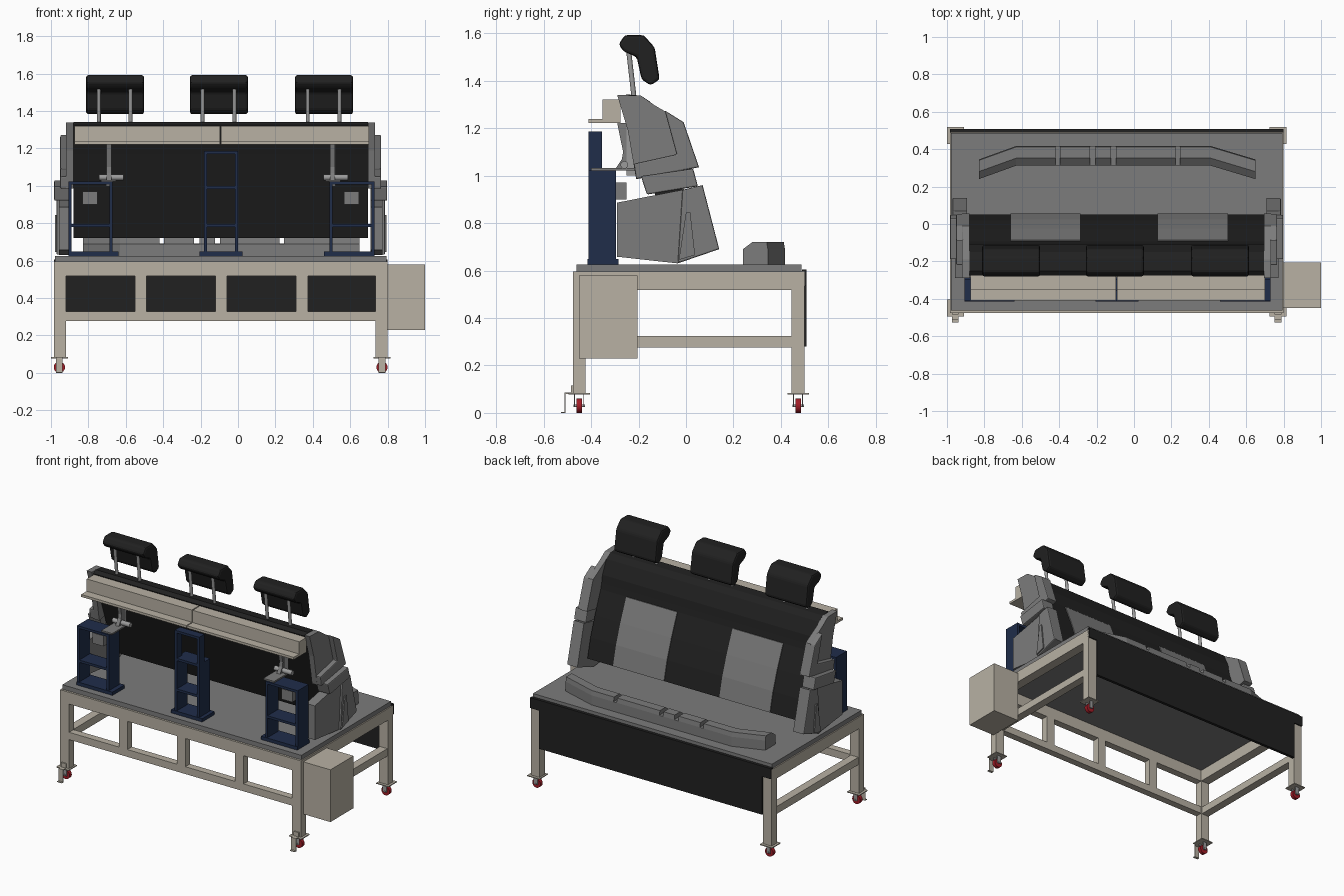
import bpy, bmesh, math
from mathutils import Vector

if "Cube" in bpy.data.objects:
    bpy.data.objects.remove(bpy.data.objects["Cube"])

CX = -0.0925  # symmetry plane of the bench and table


def material(name, r, g, b):
    m = bpy.data.materials.new(name)
    m.diffuse_color = (r, g, b, 1)
    m.use_nodes = True
    m.node_tree.nodes["Principled BSDF"].inputs["Base Color"].default_value = m.diffuse_color
    return m


BEIGE = material("beige paint", 0.48, 0.44, 0.37)
GREY = material("grey plastic", 0.20, 0.20, 0.20)
BLACK = material("black fabric", 0.015, 0.015, 0.015)
BLUE = material("dark blue steel", 0.014, 0.026, 0.068)
RED = material("red wheel", 0.36, 0.012, 0.02)
STEEL = material("light steel", 0.33, 0.33, 0.33)


def finish(name, bm, mat, bevel=0):
    bmesh.ops.recalc_face_normals(bm, faces=bm.faces)
    me = bpy.data.meshes.new(name)
    bm.to_mesh(me)
    bm.free()
    me.materials.append(mat)
    ob = bpy.data.objects.new(name, me)
    bpy.context.collection.objects.link(ob)
    if bevel:
        b = ob.modifiers.new("bevel", 'BEVEL')
        b.width, b.segments = bevel, 2
    return ob


def loft(name, rings, mat, bevel=0):
    """Closed solid through equal-length rings of points."""
    bm = bmesh.new()
    vs = [[bm.verts.new(p) for p in r] for r in rings]
    n = len(vs[0])
    for a, b in zip(vs, vs[1:]):
        for i in range(n):
            bm.faces.new((a[i], a[(i + 1) % n], b[(i + 1) % n], b[i]))
    bm.faces.new(vs[0])
    bm.faces.new(vs[-1])
    return finish(name, bm, mat, bevel)


def prism(name, yz, x0, x1, mat, bevel=0):
    return loft(name, [[(x, y, z) for y, z in yz] for x in (x0, x1)], mat, bevel)


def box(name, x0, x1, y0, y1, z0, z1, mat, bevel=0):
    return prism(name, [(y0, z0), (y1, z0), (y1, z1), (y0, z1)], x0, x1, mat, bevel)


def rod(name, p, q, r, mat, sides=16):
    p, q = Vector(p), Vector(q)
    bm = bmesh.new()
    bmesh.ops.create_cone(bm, cap_ends=True, segments=sides, radius1=r, radius2=r, depth=(q - p).length)
    rot = (q - p).to_track_quat('Z', 'Y')
    for v in bm.verts:
        v.co = rot @ v.co + (p + q) / 2
    ob = finish(name, bm, mat)
    for f in ob.data.polygons:
        f.use_smooth = len(f.vertices) == 4
    return ob


def both(name, yz, d0, d1, mat, bevel=0):
    """Same profile on the left and right of the symmetry plane."""
    for s, side in ((-1, "left"), (1, "right")):
        prism(f"{side}_{name}", yz, CX + s * d0, CX + s * d1, mat, bevel)


# --- Table frame: legs, casters, rails
XL, XR, YF, YB = -0.985, 0.80, -0.476, 0.50
for s, side in ((-1, "left"), (1, "right")):
    for y0, y1, end in ((YF, YF + 0.052, "front"), (YB - 0.055, YB, "back")):
        n = f"{side}_{end}"
        xa, xb = sorted((CX + s * 0.8275, CX + s * 0.8925))
        box(f"{n}_leg", xa, xb, y0, y1, 0.08, 0.595, BEIGE)
        x, y = CX + s * 0.8625, (y0 + y1) / 2
        o = -1 if end == "front" else 1
        box(f"{n}_caster_plate", x - 0.045, x + 0.045, y - 0.045, y + 0.045, 0.078, 0.084, BEIGE)
        rod(f"{n}_wheel", (x, y - 0.012, 0.03), (x, y + 0.012, 0.03), 0.03, RED, 24)
        for k in (-1, 1):
            box(f"{n}_caster_fork", x - 0.014, x + 0.014, y + k * 0.019 - 0.002, y + k * 0.019 + 0.002, 0.025, 0.08, STEEL)
        rod(f"{n}_axle", (x, y - 0.024, 0.03), (x, y + 0.024, 0.03), 0.006, STEEL, 10)
        if end == "front":  # floor stop bracket
            box(f"{n}_stop_foot", x - 0.018, x + 0.018, -0.512, -0.508, 0.004, 0.084, BEIGE)
            box(f"{n}_stop_toe", x - 0.018, x + 0.018, -0.526, -0.508, 0.0, 0.004, BEIGE)
            box(f"{n}_stop_arm", x - 0.018, x + 0.018, -0.512, -0.45, 0.080, 0.086, BEIGE)
            box(f"{n}_stop_tab", x - 0.018, x + 0.018, -0.484, -0.476, 0.084, 0.115, BEIGE)
    box(f"{side}_top_rail", xa, xb, YF, YB, 0.517, 0.595, BEIGE)
    box(f"{side}_low_rail", xa + 0.005, xb - 0.005, YF + 0.01, YB - 0.01, 0.275, 0.325, BEIGE)
box("front_top_rail", XL, XR, YF, YF + 0.05, 0.517, 0.596, BEIGE)
box("front_low_rail", XL + 0.02, XR - 0.02, YF + 0.002, YF + 0.05, 0.278, 0.327, BEIGE)
box("back_top_rail", XL, XR, YB - 0.05, YB, 0.517, 0.596, BEIGE)
for x in (-0.519, -0.089, 0.342):
    box("front_post", x - 0.031, x + 0.031, YF + 0.002, YF + 0.05, 0.32, 0.53, BEIGE)

# --- Deck, dark back panel, control box
box("deck", -0.978, 0.793, -0.462, 0.487, 0.596, 0.626, GREY)
box("back_panel", -0.92, 0.735, 0.488, 0.508, 0.28, 0.60, BLACK)
box("back_panel_top_strip", XL, XR, 0.488, 0.508, 0.535, 0.605, BLACK)
box("control_box", 0.80, 1.0, -0.45, -0.205, 0.23, 0.58, BEIGE)

# --- Segmented foot bar that bends at both ends
def shift(x):
    t = max((-0.63 - x) / 0.20, (x - 0.41) / 0.24, 0)
    return -0.072 * t


def bar_ring(x, top):
    a, b = 0.312 + shift(x), 0.417 + shift(x)
    c = min(0.69, top)
    return [(x, a, 0.625), (x, a, c), (x, a + 0.04, top), (x, b - 0.005, top), (x, b, c), (x, b, 0.625)]


for xs in ((-0.83, -0.63, -0.42), (-0.395, -0.235), (-0.205, -0.122), (-0.095, 0.222), (0.245, 0.41, 0.65)):
    loft("foot_bar_segment", [bar_ring(x, 0.72) for x in xs], GREY)
loft("foot_bar_core", [bar_ring(x, 0.691) for x in (-0.45, 0.27)], GREY)

# --- Blue support stands: side plates, shelves and base
def stand(name, x0, x1, y1, z1, shelves, z0=0.63):
    for a in (x0, x1 - 0.016):
        box(f"{name}_side", a, a + 0.016, -0.41, y1, z0, z1, BLUE)
    for z in shelves:
        box(f"{name}_shelf", x0, x1, -0.41, y1, z - 0.016, z, BLUE)


FULL = -0.295
stand("left_stand", -0.905, -0.67, FULL, 1.022, (0.795, 1.022))
stand("middle_stand", -0.182, 0.0, FULL, 1.0, (0.795, 1.0))
stand("middle_stand_top", -0.182, 0.0, -0.355, 1.185, (1.185,), 0.99)
stand("right_stand", 0.49, 0.73, FULL, 1.022, (0.795, 1.022))
for n, a, b in (("left", -0.905, -0.64), ("middle", -0.205, 0.025), ("right", 0.46, 0.73)):
    box(f"{n}_stand_base", a, b, -0.415, -0.285, 0.626, 0.648, BLUE)

# --- Beige beam behind the backrest, stepped profile in two halves
beam = [(-0.41, 1.222), (-0.275, 1.222), (-0.275, 1.32), (-0.352, 1.32), (-0.352, 1.238), (-0.41, 1.238)]
prism("beam_left", beam, -0.875, -0.096, BEIGE)
prism("beam_right", beam, -0.09, 0.70, BEIGE)

# --- Curved arms and brackets joining stands, beam and backrest
arm = [(-0.29, 1.222), (-0.25, 1.222), (-0.225, 1.10), (-0.225, 1.06), (-0.25, 1.024), (-0.30, 1.024), (-0.27, 1.07), (-0.265, 1.10)]
both("curved_arm", arm, 0.585, 0.61, GREY)
for s, side in ((-1, "left"), (1, "right")):
    x = CX + s * 0.60
    box(f"{side}_arm_plate", x - 0.04, x + 0.04, -0.40, -0.20, 1.022, 1.032, GREY)
    rod(f"{side}_pivot", (x - 0.05, -0.26, 1.045), (x + 0.08, -0.26, 1.045), 0.016, STEEL)
    box(f"{side}_latch_block", CX + s * 0.70 - 0.04, CX + s * 0.70 + 0.04, -0.35, -0.25, 0.90, 0.97, GREY)
    box(f"{side}_back_strip", x - 0.013, x + 0.013, -0.25, -0.21, 1.0, 1.225, STEEL)

# --- Backrest with padded top roll and two grey insets
front = [(0.05, 0.72), (0.018, 0.85), (-0.028, 0.98), (-0.09, 1.13)]
roll = [(-0.10, 1.17), (-0.108, 1.22), (-0.15, 1.31), (-0.19, 1.337), (-0.25, 1.342), (-0.275, 1.325)]
back = [(-0.262, 1.29), (-0.215, 1.17), (-0.13, 0.92), (-0.06, 0.72)]
prism("backrest", front + roll + back, -0.88, 0.695, BLACK)
inset = [(y + 0.005, z + 0.002) for y, z in front] + [(y - 0.01, z) for y, z in reversed(front)]
prism("left_grey_inset", inset, -0.66, -0.285, GREY)
prism("right_grey_inset", inset, 0.125, 0.503, GREY)

# --- Sculpted side trims
both("upper_trim", [(-0.29, 1.34), (-0.19, 1.337), (-0.13, 1.295), (-0.01, 1.225), (0.055, 1.035), (-0.21, 0.985),
                    (-0.245, 1.19)], 0.788, 0.826, GREY)
both("upper_trim_pad", [(-0.09, 1.275), (-0.01, 1.225), (0.055, 1.035), (-0.21, 0.985), (-0.22, 1.05), (-0.04, 1.09)],
     0.82, 0.858, GREY, 0.006)
both("middle_trim", [(-0.19, 0.998), (0.03, 1.03), (0.05, 0.955), (-0.165, 0.92)], 0.80, 0.89, GREY, 0.006)
both("lower_trim", [(-0.29, 0.886), (-0.015, 0.94), (0.07, 0.96), (0.14, 0.69), (-0.035, 0.63), (-0.29, 0.658)],
     0.80, 0.865, GREY)
both("lower_trim_pad", [(-0.015, 0.94), (0.07, 0.96), (0.14, 0.69), (-0.035, 0.63)], 0.83, 0.878, GREY, 0.006)
both("lower_trim_plate", [(-0.03, 0.645), (0.0, 0.845), (0.018, 0.845), (0.038, 0.665)], 0.86, 0.886, GREY)

# --- Headrests on twin steel posts
head = [(-0.284, 1.553), (-0.258, 1.592), (-0.178, 1.592), (-0.132, 1.54), (-0.111, 1.405), (-0.149, 1.38),
        (-0.187, 1.405), (-0.208, 1.50), (-0.262, 1.522)]
for n, x in (("left", -0.657), ("middle", -0.102), ("right", 0.46)):
    prism(f"{n}_headrest", head, x - 0.155, x + 0.155, BLACK, 0.012)
    for k in (-0.087, 0.083):
        rod(f"{n}_headrest_post", (x + k, -0.218, 1.32), (x + k, -0.242, 1.53), 0.0105, STEEL)
